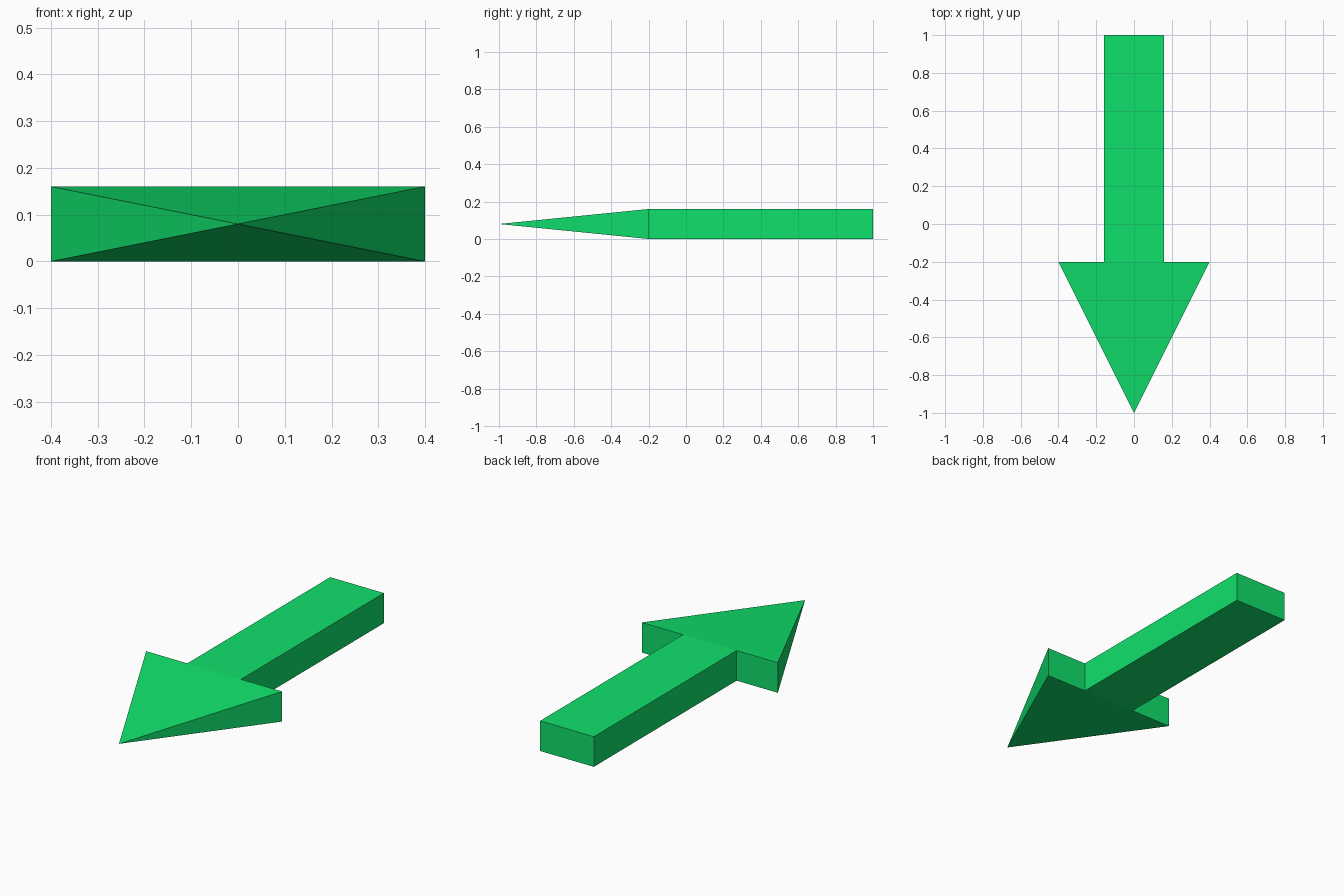
import bpy, bmesh

if "Cube" in bpy.data.objects:
    bpy.data.objects.remove(bpy.data.objects["Cube"])

HEIGHT, SHAFT, HEAD, NECK_Y = 0.16, 0.158, 0.40, -0.2

bm = bmesh.new()


def ring(half_width, y):
    """Rectangle of vertices in the XZ plane: bottom-left, bottom-right, top-right, top-left."""
    return [bm.verts.new((sx * half_width, y, z))
            for sx, z in ((-1, 0), (1, 0), (1, HEIGHT), (-1, HEIGHT))]


# Shaft: box open where it joins the head
tail = ring(SHAFT, 1.0)
neck = ring(SHAFT, NECK_Y)
bm.faces.new(tail)
for i in range(4):
    j = (i + 1) % 4
    bm.faces.new((tail[i], tail[j], neck[j], neck[i]))

# Head: flat pyramid tapering to the tip, welded around the shaft
barb = ring(HEAD, NECK_Y)
tip = bm.verts.new((0, -1.0, HEIGHT / 2))
for a, b in ((0, 3), (1, 2)):
    bm.faces.new((tip, barb[a], barb[b]))                      # side
    bm.faces.new((barb[a], barb[b], neck[b], neck[a]))         # back of barb
for a, b in ((0, 1), (3, 2)):
    bm.faces.new((tip, barb[a], neck[a], neck[b], barb[b]))    # bottom, top

bmesh.ops.recalc_face_normals(bm, faces=bm.faces[:])
mesh = bpy.data.meshes.new("arrow")
bm.to_mesh(mesh)
bm.free()

green = bpy.data.materials.new("green")
green.diffuse_color = (0.005, 0.75, 0.15, 1)
green.use_nodes = True
green.node_tree.nodes["Principled BSDF"].inputs["Base Color"].default_value = green.diffuse_color
mesh.materials.append(green)
bpy.context.collection.objects.link(bpy.data.objects.new("arrow", mesh))
